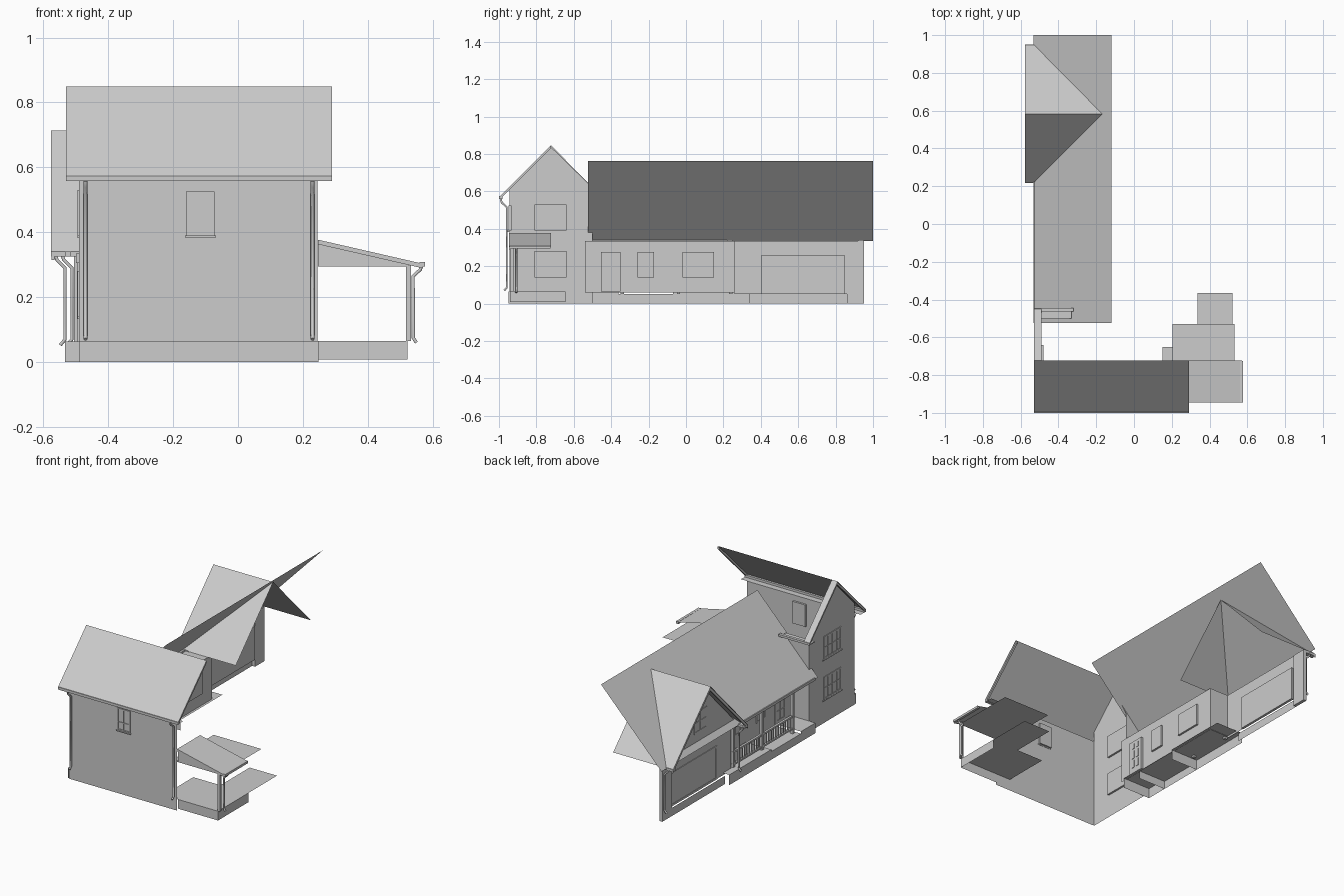
import bpy
import bmesh
from mathutils import Vector

if "Cube" in bpy.data.objects:
    bpy.data.objects.remove(bpy.data.objects["Cube"])

GREY = (0.604, 0.604, 0.604, 1)
mat = bpy.data.materials.new("plain grey")
mat.use_nodes = True
mat.diffuse_color = GREY
mat.node_tree.nodes["Principled BSDF"].inputs["Base Color"].default_value = GREY


def finish(name, bm):
    mesh = bpy.data.meshes.new(name)
    bm.to_mesh(mesh)
    bm.free()
    mesh.materials.append(mat)
    ob = bpy.data.objects.new(name, mesh)
    bpy.context.collection.objects.link(ob)


def sheet(name, pts, facing):
    """One flat polygon whose normal points along facing."""
    bm = bmesh.new()
    f = bm.faces.new([bm.verts.new(p) for p in pts])
    f.normal_update()
    if f.normal.dot(Vector(facing)) < 0:
        f.normal_flip()
    finish(name, bm)


def box(name, lo, hi):
    bm = bmesh.new()
    bmesh.ops.create_cube(bm, size=1)
    lo, hi = Vector(lo), Vector(hi)
    for v in bm.verts:
        v.co = Vector((lo[i] + (v.co[i] + 0.5) * (hi[i] - lo[i]) for i in range(3)))
    finish(name, bm)


def pipe(name, pts, r=0.006):
    cu = bpy.data.curves.new(name, "CURVE")
    cu.dimensions = "3D"
    cu.bevel_depth = r
    cu.bevel_resolution = 1
    cu.use_fill_caps = True
    sp = cu.splines.new("POLY")
    sp.points.add(len(pts) - 1)
    for p, co in zip(sp.points, pts):
        p.co = (*co, 1)
    cu.materials.append(mat)
    ob = bpy.data.objects.new(name, cu)
    bpy.context.collection.objects.link(ob)


def beam(name, a, b, w, h):
    """Sloping board from a to b: w along the horizontal normal, h hanging down."""
    a, b = Vector(a), Vector(b)
    d = (b - a).normalized()
    side = d.cross(Vector((0, 0, 1))).normalized() * w / 2
    bm = bmesh.new()
    ends = [[bm.verts.new(p + s * side - Vector((0, 0, k * h)))
             for s, k in ((-1, 0), (1, 0), (1, 1), (-1, 1))] for p in (a, b)]
    bm.faces.new(ends[0])
    bm.faces.new(ends[1][::-1])
    for i in range(4):
        j = (i + 1) % 4
        bm.faces.new((ends[0][j], ends[0][i], ends[1][i], ends[1][j]))
    bmesh.ops.recalc_face_normals(bm, faces=bm.faces[:])
    finish(name, bm)


def side_frame(name, x, y0, y1, z0, z1, cols=0, rows=0, t=0.01):
    """Panel, frame and glazing bars on a wall that faces -x."""
    box(name + "_panel", (x - 0.001, y0, z0), (x + 0.012, y1, z1))
    lo, hi = x - 0.004, x + 0.002
    for a, b in ((y0, y0 + t), (y1 - t, y1)):
        box(name + "_jamb", (lo, a, z0), (hi, b, z1))
    for a, b in ((z0, z0 + t), (z1 - t, z1)):
        box(name + "_rail", (lo, y0, a), (hi, y1, b))
    for i in range(1, cols):
        y = y0 + (y1 - y0) * i / cols
        box(name + "_bar", (lo, y - 0.003, z0), (hi, y + 0.003, z1))
    for i in range(1, rows):
        z = z0 + (z1 - z0) * i / rows
        box(name + "_bar", (lo, y0, z - 0.003), (hi, y1, z + 0.003))


OUT, FRONT, BACK, UP = (-1, 0, 0), (0, -1, 0), (0, 1, 0), (0, 0, 1)
WX, PX = -0.49, -0.36        # outer wall and recessed porch wall
EAVE, RIDGE, BASE = 0.57, 0.85, 0.065

# Front block: walls and plinth
sheet("front_wall", [(WX, -0.945, 0), (0.245, -0.945, 0),
                     (0.245, -0.945, 0.56), (WX, -0.945, 0.56)], FRONT)
sheet("gable_wall", [(WX, -0.945, 0), (WX, -0.5, 0), (WX, -0.5, 0.62),
                     (WX, -0.725, 0.84), (WX, -0.945, 0.62)], OUT)
sheet("return_wall", [(WX, -0.5, 0), (PX, -0.5, 0), (PX, -0.5, 0.5),
                      (-0.325, -0.5, 0.55), (WX, -0.5, 0.55)], BACK)
sheet("front_plinth", [(WX, -0.95, 0), (0.248, -0.95, 0),
                       (0.248, -0.95, BASE), (WX, -0.95, BASE)], FRONT)
sheet("gable_plinth", [(WX - 0.005, -0.95, 0), (WX - 0.005, -0.5, 0),
                       (WX - 0.005, -0.5, BASE), (WX - 0.005, -0.95, BASE)], OUT)

# Front block: roof slope, barge boards, soffit and gutters
sheet("front_roof", [(-0.53, -1, EAVE), (0.29, -1, EAVE),
                     (0.29, -0.722, RIDGE), (-0.53, -0.722, RIDGE)], (0, -1, 1))
sheet("rear_roof_edge", [(-0.53, -0.722, RIDGE), (-0.49, -0.722, RIDGE),
                         (-0.49, -0.445, EAVE), (-0.53, -0.445, EAVE)], (0, 1, 1))
for x, y in ((-0.522, -0.995), (-0.522, -0.452), (0.283, -0.995)):
    beam("barge_board", (x, -0.722, 0.846), (x, y, 0.574), 0.012, 0.016)
sheet("front_soffit", [(-0.53, -0.99, 0.56), (0.287, -0.99, 0.56),
                       (0.287, -0.945, 0.56), (-0.53, -0.945, 0.56)], (0, 0, -1))
box("front_gutter", (-0.53, -1, 0.558), (0.289, -0.982, 0.574))
box("rear_gutter", (-0.53, -0.463, 0.56), (-0.32, -0.445, 0.574))
box("rear_soffit", (-0.53, -0.5, 0.56), (-0.33, -0.46, 0.565))
for x in (-0.47, 0.23):
    pipe("downspout", [(x, -0.99, 0.558), (x, -0.985, 0.54), (x, -0.958, 0.515),
                       (x, -0.958, 0.085), (x, -0.972, 0.07)])

# Front window
box("front_window_panel", (-0.16, -0.946, 0.39), (-0.073, -0.933, 0.525))
for a, b in ((-0.16, -0.153), (-0.08, -0.073), (-0.119, -0.115)):
    box("front_window_upright", (a, -0.95, 0.39), (b, -0.943, 0.525))
for a, b in ((0.39, 0.397), (0.518, 0.525), (0.438, 0.442)):
    box("front_window_rail", (-0.16, -0.95, a), (-0.073, -0.943, b))
box("front_window_sill", (-0.164, -0.957, 0.384), (-0.068, -0.943, 0.39))

# Gable windows
for z in (0.14, 0.39):
    side_frame("gable_window", WX, -0.81, -0.64, z, z + 0.14, 4, 2)
    box("gable_sill", (WX - 0.005, -0.82, z - 0.008), (WX, -0.63, z))

# Long wing: roof, porch wall, ceiling, stepped floor slabs and their skirts
FX, IX = -0.533, -0.345
sheet("wing_roof", [(FX, -0.525, 0.335), (FX, 1, 0.335),
                    (-0.12, 1, 0.763), (-0.12, -0.525, 0.763)], (-1, 0, 1))
sheet("porch_wall", [(PX, -0.54, 0.06), (PX, 0.26, 0.06),
                     (PX, 0.26, 0.335), (PX, -0.54, 0.335)], OUT)
sheet("porch_ceiling", [(-0.51, -0.5, 0.335), (PX, -0.5, 0.335),
                        (PX, 0.26, 0.335), (-0.51, 0.26, 0.335)], (0, 0, -1))
for y0, y1, z in ((-0.5, -0.36, 0.063), (-0.36, -0.07, 0.05), (-0.07, 0.34, 0.063)):
    sheet("porch_floor", [(FX, y0, z), (IX, y0, z), (IX, y1, z), (FX, y1, z)], UP)
    sheet("porch_skirt", [(FX, y0, 0), (FX, y1, 0), (FX, y1, z), (FX, y0, z)], OUT)
    sheet("porch_cross_wall", [(FX, y0, 0), (IX, y0, 0), (IX, y0, z), (FX, y0, z)], FRONT)
box("wing_gutter", (-0.533, -0.5, 0.325), (-0.515, 0.24, 0.341))
box("porch_lintel", (-0.5, -0.5, 0.305), (-0.48, 0.26, 0.335))

# Porch door with panes, windows, posts and railing
side_frame("door", PX, -0.455, -0.35, 0.065, 0.275, 2, 3, 0.016)
for y in (-0.43, -0.393):
    for z0, z1 in ((0.1, 0.145), (0.16, 0.21), (0.225, 0.255)):
        box("door_pane", (PX + 0.01, y, z0), (PX + 0.015, y + 0.02, z1))
side_frame("small_window", PX, -0.26, -0.17, 0.14, 0.275, 2, 2)
side_frame("wide_window", PX, -0.02, 0.15, 0.14, 0.275, 3, 2)
for y in (-0.34, -0.04, 0.24):
    box("porch_post", (-0.497, y - 0.009, 0.05), (-0.479, y + 0.009, 0.31))
for z in (0.075, 0.15):
    box("porch_rail", (-0.495, -0.34, z), (-0.481, 0.25, z + 0.01))
for i in range(24):
    y = -0.32 + i * 0.0235
    box("baluster", (-0.491, y - 0.003, 0.08), (-0.485, y + 0.003, 0.152))

# Garage: walls, plinth, gable and end pillar
GX, MID, PEAK = -0.49, 0.583, 0.713
sheet("garage_wall", [(GX, 0.26, 0.05), (GX, 0.86, 0.05),
                      (GX, 0.86, 0.335), (GX, 0.26, 0.335)], OUT)
sheet("garage_plinth", [(-0.505, 0.34, 0), (-0.505, 0.86, 0),
                        (-0.505, 0.86, 0.05), (-0.505, 0.34, 0.05)], OUT)
sheet("garage_gable", [(-0.505, 0.255, 0.365), (-0.505, 0.91, 0.365), (-0.505, MID, 0.705)], OUT)
sheet("garage_inner_side", [(GX, 0.26, 0.06), (PX, 0.26, 0.06),
                            (PX, 0.26, 0.335), (GX, 0.26, 0.335)], FRONT)
box("garage_pillar", (-0.505, 0.86, 0), (GX + 0.005, 0.952, 0.335))

# Garage: cross-gable roof running in under the wing roof, and its trim
for y, way in ((0.218, -1), (0.95, 1)):
    sheet("garage_roof", [(-0.576, y, 0.337), (-0.168, y, 0.337),
                          (-0.168, MID, PEAK), (-0.576, MID, PEAK)], (0, way, 1))
    beam("garage_barge_board", (-0.57, MID, 0.708), (-0.57, y, 0.335), 0.01, 0.02)
    inner = y - way * 0.03
    box("garage_gutter", (-0.576, min(y, inner), 0.325), (GX, max(y, inner), 0.34))
for x, y in ((-0.533, 0.245), (-0.512, 0.94)):
    pipe("garage_downspout", [(x - 0.03, y, 0.33), (x - 0.025, y, 0.315), (x, y, 0.29),
                              (x, y, 0.07), (x - 0.015, y, 0.052)])

# Garage door and gable window
side_frame("garage_door", GX, 0.4, 0.85, 0.05, 0.257, 0, 0, 0.012)
side_frame("garage_window", -0.505, 0.52, 0.645, 0.42, 0.55, 2, 2)

# Side porch: sloped roof, ceiling, floor and skirts
sheet("side_porch_roof", [(0.247, -0.945, 0.378), (0.573, -0.945, 0.304),
                          (0.573, -0.722, 0.304), (0.247, -0.722, 0.378)], UP)
sheet("side_porch_front", [(0.247, -0.94, 0.295), (0.525, -0.94, 0.295),
                           (0.525, -0.94, 0.312), (0.247, -0.94, 0.372)], FRONT)
sheet("side_porch_ceiling", [(0.205, -0.94, 0.295), (0.531, -0.94, 0.295),
                             (0.531, -0.53, 0.295), (0.205, -0.53, 0.295)], UP)
sheet("side_porch_floor", [(0.15, -0.94, BASE), (0.522, -0.94, BASE), (0.522, -0.365, BASE),
                           (0.335, -0.365, BASE), (0.335, -0.65, BASE), (0.15, -0.65, BASE)], UP)
sheet("side_porch_skirt_front", [(0.247, -0.94, 0.008), (0.522, -0.94, 0.008),
                                 (0.522, -0.94, BASE), (0.247, -0.94, BASE)], FRONT)
sheet("side_porch_skirt_end", [(0.522, -0.94, 0.008), (0.522, -0.645, 0.008),
                               (0.522, -0.645, BASE), (0.522, -0.94, BASE)], (1, 0, 0))
beam("side_porch_barge", (0.247, -0.942, 0.377), (0.57, -0.942, 0.303), 0.008, 0.014)
box("side_porch_gutter", (0.56, -0.945, 0.294), (0.576, -0.725, 0.308))
box("side_porch_post", (0.518, -0.94, BASE), (0.534, -0.922, 0.298))
pipe("side_porch_downspout", [(0.566, -0.908, 0.3), (0.562, -0.908, 0.285),
                              (0.54, -0.908, 0.265), (0.54, -0.908, 0.075),
                              (0.55, -0.908, 0.06)])
